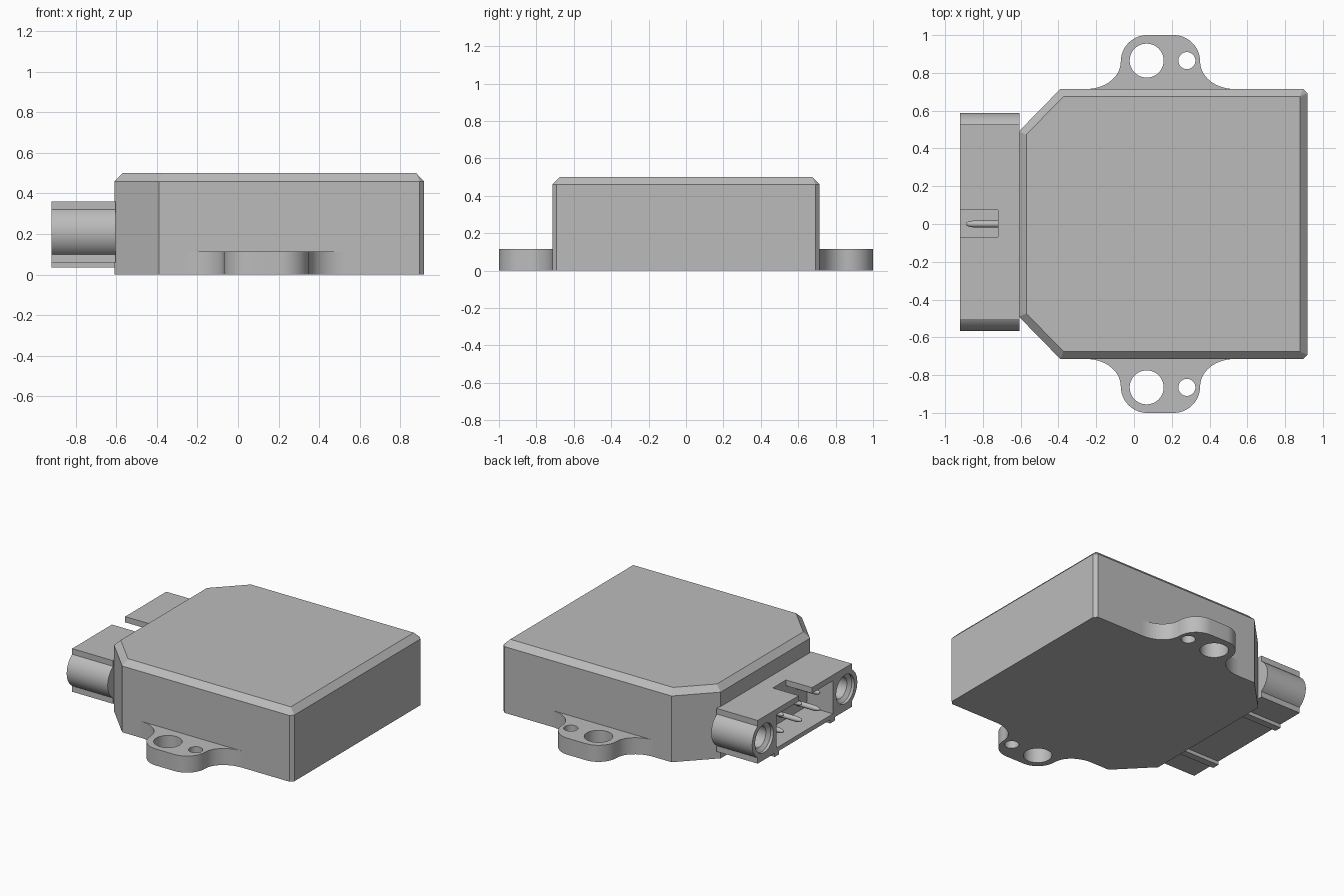
import bpy, bmesh, math
from mathutils import Vector, Matrix

cube = bpy.data.objects.get("Cube")
if cube:
    bpy.data.objects.remove(cube, do_unlink=True)

grey = bpy.data.materials.new("light_grey")
grey.use_nodes = True
colour = (0.5, 0.5, 0.5, 1)
grey.diffuse_color = colour
grey.node_tree.nodes["Principled BSDF"].inputs["Base Color"].default_value = colour


def finish(name, bm):
    bmesh.ops.recalc_face_normals(bm, faces=bm.faces)
    mesh = bpy.data.meshes.new(name)
    bm.to_mesh(mesh)
    bm.free()
    mesh.materials.append(grey)
    ob = bpy.data.objects.new(name, mesh)
    bpy.context.collection.objects.link(ob)
    return ob


def prism(name, points, start, end, axis="Z", top_bevel=0):
    """Extrude a 2D outline along Z (points are x, y) or X (points are y, z)."""
    bm = bmesh.new()
    place = (lambda a, b: (a, b, start)) if axis == "Z" else (lambda a, b: (start, a, b))
    face = bm.faces.new([bm.verts.new(place(a, b)) for a, b in points])
    ext = bmesh.ops.extrude_face_region(bm, geom=[face])["geom"]
    step = Vector((0, 0, end - start)) if axis == "Z" else Vector((end - start, 0, 0))
    bmesh.ops.translate(bm, verts=[g for g in ext if isinstance(g, bmesh.types.BMVert)], vec=step)
    bmesh.ops.recalc_face_normals(bm, faces=bm.faces)
    if top_bevel:
        rim = [e for e in bm.edges if all(abs(v.co.z - end) < 1e-4 for v in e.verts)]
        bmesh.ops.bevel(bm, geom=rim, offset=top_bevel, segments=1, affect="EDGES")
    return finish(name, bm)


def lathe(name, profile, centre, axis="Z", steps=40):
    """Spin (radius, height) pairs; along X the heights run toward +x."""
    bm = bmesh.new()
    rings = []
    for r, h in profile:
        ring = []
        for i in range(steps):
            t = math.tau * i / steps
            a, b = r * math.cos(t), r * math.sin(t)
            ring.append(bm.verts.new((a, b, h) if axis == "Z" else (h, a, b)))
        rings.append(ring)
    for low, high in zip(rings, rings[1:]):
        for i in range(steps):
            j = (i + 1) % steps
            bm.faces.new((low[i], low[j], high[j], high[i]))
    bm.faces.new(rings[0])
    bm.faces.new(rings[-1])
    bmesh.ops.transform(bm, matrix=Matrix.Translation(centre), verts=bm.verts)
    return finish(name, bm)


def rect(a0, a1, b0, b1):
    return [(a0, b0), (a1, b0), (a1, b1), (a0, b1)]


def arc(cx, cy, rx, ry, a0, a1, n=14):
    angles = [math.radians(a0 + (a1 - a0) * i / n) for i in range(n + 1)]
    return [(cx + rx * math.cos(t), cy + ry * math.sin(t)) for t in angles]


def cut(ob, cutters):
    bpy.context.view_layer.objects.active = ob
    for c in cutters:
        c.hide_render = True
        mod = ob.modifiers.new("cut", "BOOLEAN")
        mod.operation, mod.solver, mod.object = "DIFFERENCE", "EXACT", c
        bpy.ops.object.modifier_apply(modifier=mod.name)
        bpy.data.objects.remove(c, do_unlink=True)


def smooth(ob):
    bpy.ops.object.select_all(action="DESELECT")
    ob.select_set(True)
    bpy.context.view_layer.objects.active = ob
    bpy.ops.object.shade_smooth_by_angle(angle=math.radians(30))


# Housing with chamfered corners and top rim
half = [(-0.61, 0.49), (-0.39, 0.715), (0.895, 0.715), (0.918, 0.692)]
outline = half + [(x, -y) for x, y in reversed(half)]
prism("housing", outline, 0, 0.5, top_bevel=0.04)

# Mounting ears: flared base, rounded tip, two bolt holes
EAR_X = 0.14
for name, side in (("back_ear", 1), ("front_ear", -1)):
    left = arc(-0.25, 0.86, 0.18, 0.145, -90, 0) + arc(0.07, 0.86, 0.14, 0.14, 180, 90)
    right = [(2 * EAR_X - x, y) for x, y in reversed(left)]
    pts = [(-0.25, 0.69)] + left + right + [(2 * EAR_X + 0.25, 0.69)]
    ear = prism(name, [(x, side * y) for x, y in pts], 0, 0.115)
    cut(ear, [lathe("hole_cutter", [(r, -0.1), (r, 0.2)], (x, side * 0.865, 0))
              for x, r in ((0.067, 0.09), (0.28, 0.045))])
    smooth(ear)

# Connector shell: block with round end lobes and two keying ribs underneath
MID, FRONT, BACK = 0.01, -0.92, -0.605
lobe = math.degrees(math.asin(0.11 / 0.13))
side = [(0.517, 0.36)] + arc(0.447, 0.21, 0.13, 0.13, lobe, -lobe, 24)
side += [(0.517, 0.06), (0.33, 0.06), (0.33, 0.035), (0.28, 0.035), (0.28, 0.06)]
profile = [(MID + y, z) for y, z in side] + [(MID - y, z) for y, z in reversed(side)]
shell = prism("connector_shell", profile, FRONT, BACK, "X")
cutters = [
    prism("socket_cutter", rect(MID - 0.31, MID + 0.31, 0.09, 0.32), -1, -0.72, "X"),
    prism("keyway_cutter", rect(-0.07, 0.075, 0.25, 0.45), -1, -0.72, "X"),
]
screw = [(0.1, -0.05), (0.1, 0.02), (0.075, 0.04), (0.075, 0.24)]
for s in (-1, 1):
    cutters.append(lathe("screw_cutter", screw, (FRONT, MID + s * 0.445, 0.21), "X"))
cut(shell, cutters)
smooth(shell)

# Contact pins with tapered tips, in two rows
pin = [(0.004, -0.89), (0.012, -0.88), (0.018, -0.85), (0.018, -0.7)]
for row, z in (("upper", 0.265), ("lower", 0.15)):
    for i, y in enumerate((-0.2, 0, 0.2)):
        smooth(lathe(f"{row}_pin_{i + 1}", pin, (0, y, z), "X", 16))
